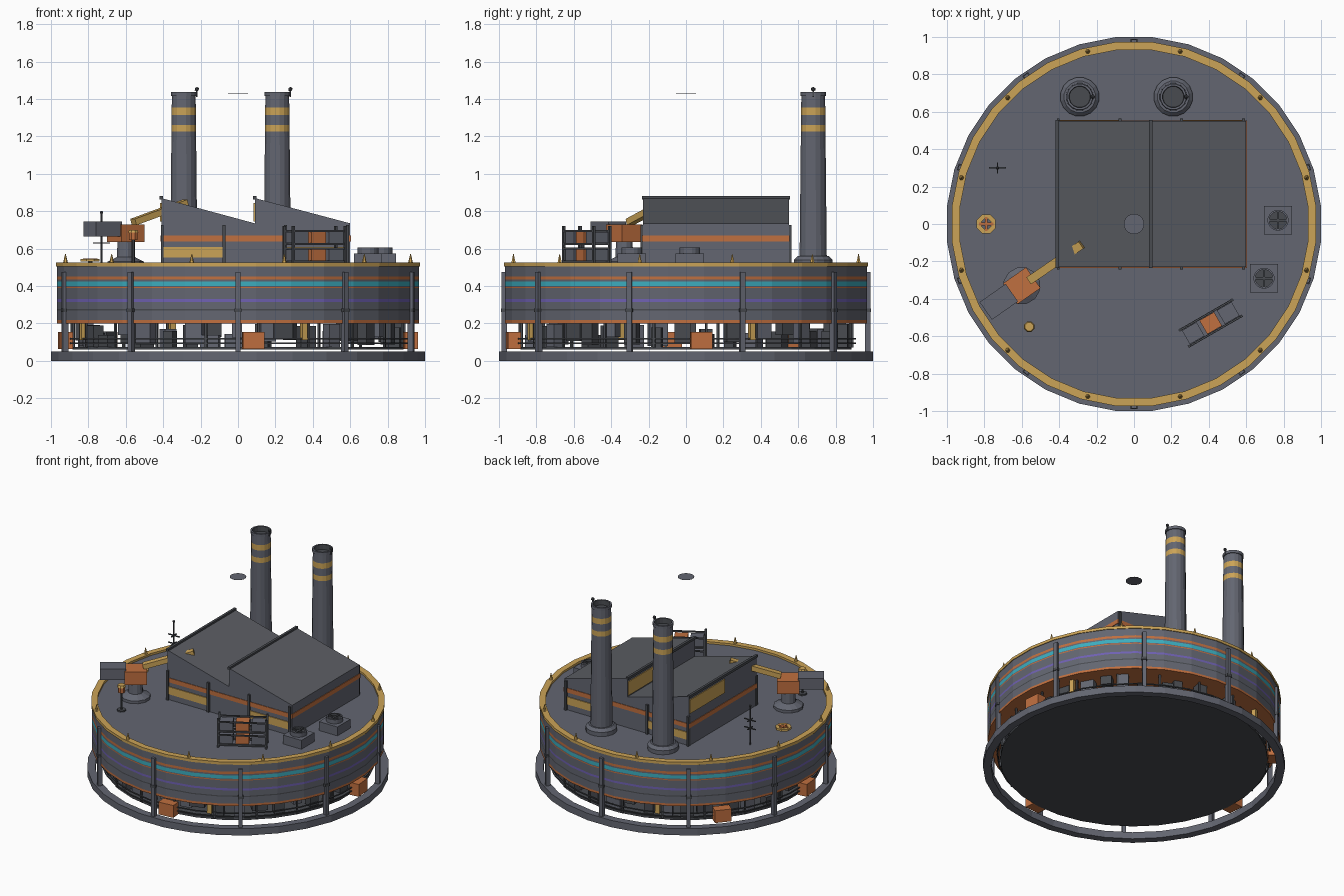
import bpy, bmesh, math, random
from mathutils import Matrix, Vector

random.seed(4)
if "Cube" in bpy.data.objects:
    bpy.data.objects.remove(bpy.data.objects["Cube"])


def material(name, r, g, b):
    m = bpy.data.materials.new(name)
    m.use_nodes = True
    m.diffuse_color = (r, g, b, 1)
    m.node_tree.nodes["Principled BSDF"].inputs["Base Color"].default_value = (r, g, b, 1)
    return m


GREY = material("steel grey", .125, .133, .165)
ROOF = material("roof grey", .105, .11, .125)
DARK = material("dark machinery", .065, .07, .08)
YELLOW = material("hazard yellow", .60, .37, .095)
ORANGE = material("rust orange", .53, .16, .05)
CYAN = material("cyan", .045, .42, .52)
PURPLE = material("violet", .16, .12, .45)


def finish(name, bm, mats):
    bmesh.ops.recalc_face_normals(bm, faces=bm.faces)
    mesh = bpy.data.meshes.new(name)
    bm.to_mesh(mesh)
    bm.free()
    for m in mats:
        mesh.materials.append(m)
    ob = bpy.data.objects.new(name, mesh)
    bpy.context.collection.objects.link(ob)
    return ob


def box(name, loc, size, mat, turn=0, tilt=0):
    bm = bmesh.new()
    bmesh.ops.create_cube(bm, size=1)
    m = (Matrix.Translation(loc) @ Matrix.Rotation(turn, 4, 'Z')
         @ Matrix.Rotation(tilt, 4, 'Y') @ Matrix.Diagonal((*size, 1)))
    bm.transform(m)
    return finish(name, bm, [mat])


def lathe(name, profile, mats, loc=(0, 0, 0), n=12, ring=False):
    """Revolve (radius, z) points; mats gives one material per segment or one for all."""
    bm = bmesh.new()
    loops = []
    for r, z in profile:
        angles = [(i + .5) * math.tau / n for i in range(n)]
        loops.append([bm.verts.new((r * math.sin(a), r * math.cos(a), z)) for a in angles])
    palette = list(dict.fromkeys(mats))
    pairs = list(zip(loops, loops[1:])) + ([(loops[-1], loops[0])] if ring else [])
    for k, (low, high) in enumerate(pairs):
        for i in range(n):
            j = (i + 1) % n
            f = bm.faces.new((low[i], low[j], high[j], high[i]))
            f.material_index = palette.index(mats[min(k, len(mats) - 1)])
    if not ring:
        bm.faces.new(loops[0]).material_index = palette.index(mats[0])
        bm.faces.new(loops[-1]).material_index = palette.index(mats[-1])
    bm.transform(Matrix.Translation(loc))
    return finish(name, bm, palette)


def cyl(name, x, y, z0, z1, r, mat, n=12, top=None):
    return lathe(name, [(r, z0), (r if top is None else top, z1)], [mat], (x, y, 0), n)


def ball(name, loc, r, mat):
    bm = bmesh.new()
    bmesh.ops.create_icosphere(bm, subdivisions=1, radius=r)
    bm.transform(Matrix.Translation(loc))
    return finish(name, bm, [mat])


def around(deg, r, z):
    a = math.radians(deg)
    return Vector((r * math.sin(a), -r * math.cos(a), z)), a


def hoop(name, r0, r1, z0, z1, mat):
    return lathe(name, [(r0, z0), (r1, z0), (r1, z1), (r0, z1)], [mat], n=32, ring=True)


# Base ring, floor and drum with painted bands
hoop("base_ring", .95, 1.004, 0, .05, GREY)
lathe("floor_plate", [(.89, .06), (.89, .075)], [DARK], n=32)
R = .973
bands = [(.2, ORANGE), (.217, GREY), (.268, DARK), (.276, GREY), (.315, PURPLE), (.33, GREY),
         (.388, ORANGE), (.395, GREY), (.40, CYAN), (.425, GREY), (.435, ORANGE), (.452, GREY)]
lathe("drum", [(R, z) for z, m in bands] + [(R, .51)], [m for z, m in bands], n=32)
hoop("rim", .935, .978, .505, .525, YELLOW)
for z in (.09, .115):
    hoop("lower_rail", .905, .913, z, z + .007, DARK)
for k in range(10):
    p, a = around(36 * k, .972, .26)
    box("support_post", p, (.026, .03, .43), GREY, a)
    box("post_clamp", p + Vector((0, 0, .01)), (.036, .036, .02), DARK, a)
for k in range(12):
    p, a = around(15 + 30 * k, .955, 0)
    cyl("rim_spike", p.x, p.y, .52, .57, .014, YELLOW, 6, .002)

# Machinery between floor and drum
for k in range(40):
    h = random.uniform(.06, .125)
    hang = random.random() < .5
    p, a = around(9 * k + random.uniform(-2, 2), random.uniform(.82, .87),
                  .2 - h / 2 if hang else .075 + h / 2)
    box("machine_box", p, (random.uniform(.05, .11), .06, h), random.choice((DARK, GREY, DARK)), a)
for k in range(20):
    p, a = around(18 * k + 7, .895, .135)
    box("rail_post", p, (.012, .012, .13), DARK, a)
for deg in (5, 95, 230, 275):
    p, a = around(deg, .925, .108)
    box("orange_locker", p, (.115, .07, .09), ORANGE, a)
for deg in (23, 113, 203, 293):
    p, a = around(deg, .9, .155)
    box("yellow_valve_post", p, (.03, .03, .09), YELLOW, a)

# Saw-tooth factory hall
XL, XM, XR, Y0, Y1 = -.41, .09, .6, -.23, .55
HIGH, LOW = .87, .735
for name, x0, x1 in (("hall_west", XL, XM), ("hall_east", XM, XR)):
    bm = bmesh.new()
    outline = ((x0, .505), (x1, .505), (x1, LOW), (x0, HIGH))
    f = bm.faces.new([bm.verts.new((x, Y0, z)) for x, z in outline])
    out = bmesh.ops.extrude_face_region(bm, geom=[f])
    verts = [v for v in out["geom"] if isinstance(v, bmesh.types.BMVert)]
    bmesh.ops.translate(bm, verts=verts, vec=(0, Y1 - Y0, 0))
    bm.normal_update()
    for f in bm.faces:
        f.material_index = int(abs(f.normal.z) > .5)
    finish(name, bm, [GREY, ROOF])
    box("ridge_cap", (x0, (Y0 + Y1) / 2, HIGH + .002), (.018, Y1 - Y0 + .01, .018), DARK)
    box("clerestory_window", (x0 - .002, .345, .795), (.008, .40, .10), YELLOW)
XC, YC = (XL + XR) / 2, (Y0 + Y1) / 2
box("hall_stripe", (XC, YC, .655), (XR - XL + .008, Y1 - Y0 + .008, .032), ORANGE)
for y in (Y0 - .002, Y1 + .002):
    for x in (-.245, .425):
        box("hall_window", (x, y, .58), (.325, .008, .055), YELLOW)
    for x in (-.405, -.075, .255, .585):
        box("hall_pillar", (x, y, .615), (.016, .024, .22), DARK)

# Chimneys with yellow bands, flange and warning light
for x in (-.29, .21):
    profile = [(.105, .505), (.105, .54), (.085, .56), (.074, .56), (.067, 1.225), (.067, 1.262),
               (.066, 1.315), (.066, 1.355), (.064, 1.415), (.07, 1.415), (.07, 1.436),
               (.058, 1.436), (.056, 1.40)]
    lathe("chimney", profile, [GREY] * 4 + [YELLOW, GREY, YELLOW] + [GREY] * 4 + [DARK], (x, .68, 0), 16)
    box("light_stem", (x + .07, .68, 1.43), (.008, .008, .04), DARK)
    ball("warning_light", (x + .07, .68, 1.452), .013, DARK)
lathe("smoke_disc", [(.055, 1.43), (.055, 1.431)], [GREY], n=16)

# Crane
turn = math.radians(35)
d = Vector((math.cos(turn), math.sin(turn), 0))
c = Vector((-.6, -.33, 0))
lathe("crane_pedestal", [(.1, .505), (.1, .53), (.05, .555), (.045, .64)], [GREY], c, 12)
box("crane_cab", c + Vector((0, 0, .682)), (.15, .135, .095), ORANGE, turn)
box("crane_counterweight", c - d * .15 + Vector((0, 0, .705)), (.17, .115, .08), GREY, turn)
start, end = c + d * .05 + Vector((0, 0, .742)), Vector((-.28, -.11, .845))
span = end - start
box("crane_boom", (start + end) / 2, (span.length, .045, .035), YELLOW,
    math.atan2(span.y, span.x), -math.asin(span.z / span.length))

# Container rack
turn = math.radians(30)
spin = Matrix.Rotation(turn, 3, 'Z')
rc = Vector((.41, -.53, 0))


def rack(name, x, y, z, size, mat):
    box(name, rc + spin @ Vector((x, y, z)), size, mat, turn)


for z in (.565, .66):
    for x, m in ((-.108, GREY), (0, ORANGE), (.108, GREY)):
        rack("container", x, 0, z, (.09, .085, .06), m)
    for y in (-.05, .05):
        rack("rack_beam", 0, y, z - .035, (.33, .012, .012), DARK)
        rack("rack_beam", 0, y, z + .035, (.33, .01, .01), DARK)
for x in (-.16, .16):
    for y in (-.05, .05):
        rack("rack_post", x, y, .612, (.014, .014, .215), DARK)

# Fan units
for x, y in ((.77, .02), (.695, -.29)):
    box("fan_housing", (x, y, .54), (.15, .15, .07), GREY)
    lathe("fan_duct", [(.056, .57), (.056, .605), (.047, .605), (.047, .59)],
          [GREY, GREY, DARK], (x, y, 0), 16)
    for size in ((.095, .012, .008), (.012, .095, .008)):
        box("fan_blade", (x, y, .597), size, DARK)

# Antenna mast, lamp post and valve wheel
cyl("mast", -.73, .3, .505, .79, .006, DARK, 6)
ball("mast_tip", (-.73, .3, .793), .01, DARK)
for z in (.63, .69):
    box("mast_bar", (-.73, .3, z), (.09, .007, .007), DARK)
    box("mast_bar", (-.73, .3, z), (.007, .06, .007), DARK)
cyl("lamp_foot", -.56, -.55, .505, .52, .03, DARK, 8)
cyl("lamp_pole", -.56, -.55, .52, .65, .009, DARK, 6)
lathe("lamp_head", [(.024, .645), (.024, .685), (.03, .685), (.024, .70)], [ORANGE, YELLOW], (-.56, -.55, 0), 8)
lathe("valve_wheel", [(.028, .53), (.055, .53), (.055, .545), (.028, .545)], [YELLOW], (-.79, 0, 0), 8, True)
cyl("valve_stem", -.79, 0, .505, .54, .012, DARK, 8)
for size in ((.075, .014, .01), (.014, .075, .01)):
    box("valve_spoke", (-.79, 0, .543), size, ORANGE)
